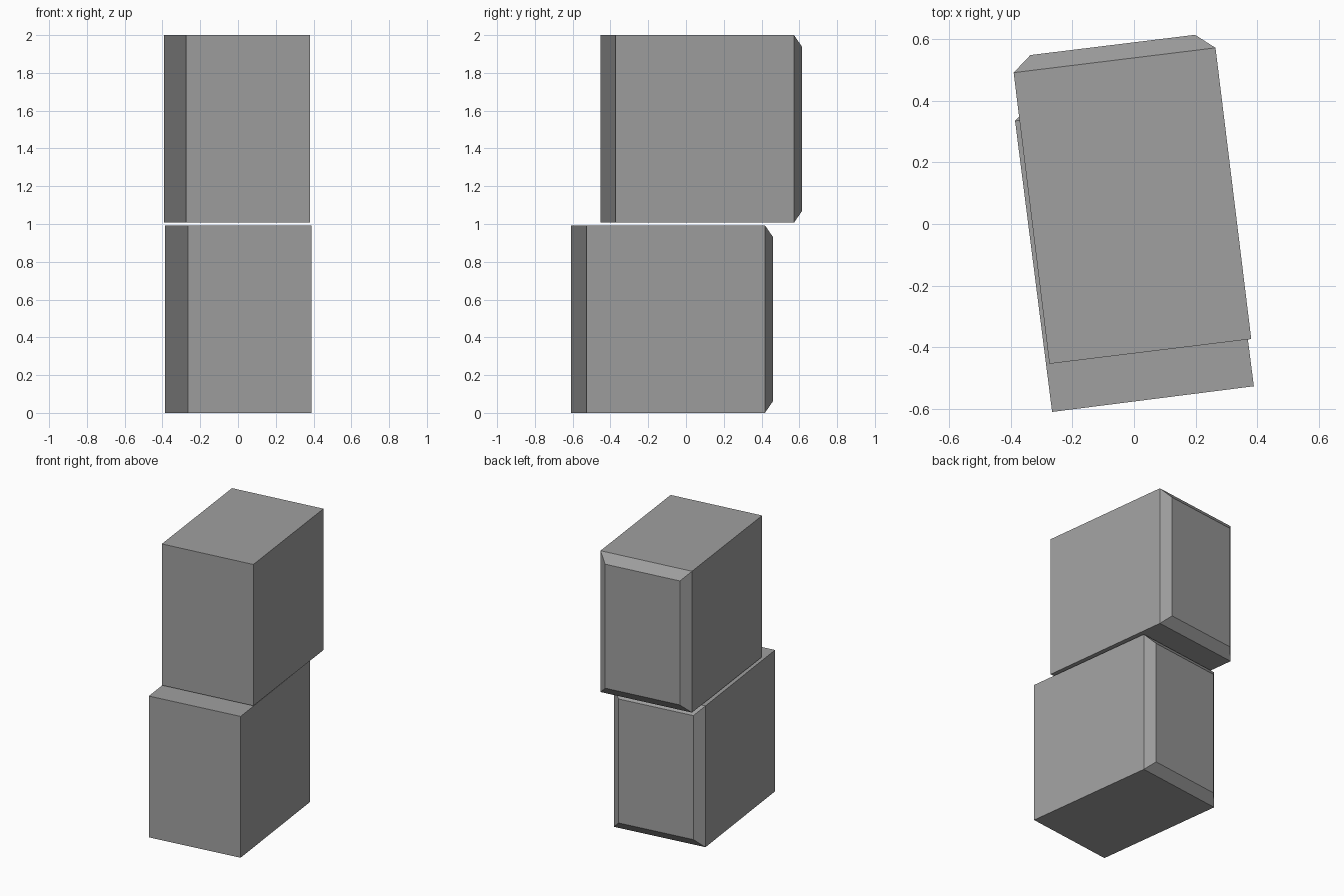
import bpy
import bmesh
from math import radians
from mathutils import Matrix, Vector

cube = bpy.data.objects.get("Cube")
if cube:
    bpy.data.objects.remove(cube, do_unlink=True)

WIDTH, LENGTH, HEIGHT = 0.66, 0.952, 0.993
INSET, DEPTH = 0.086, 0.05

grey = bpy.data.materials.new("mid grey")
grey.use_nodes = True
colour = (0.35, 0.35, 0.35, 1)
grey.diffuse_color = colour
grey.node_tree.nodes["Principled BSDF"].inputs["Base Color"].default_value = colour


def add_block(name, x, y, z, turn):
    """A plain block whose back face is raised into a bevelled panel."""
    bm = bmesh.new()
    bmesh.ops.create_cube(bm, size=1, matrix=Matrix.Diagonal((WIDTH, LENGTH, HEIGHT, 1)))
    bm.normal_update()
    # raised back panel with sloping edges
    back = max(bm.faces, key=lambda f: f.normal.y)
    bmesh.ops.inset_individual(bm, faces=[back], thickness=INSET, depth=DEPTH)
    bm.normal_update()
    mesh = bpy.data.meshes.new(name)
    bm.to_mesh(mesh)
    bm.free()
    mesh.materials.append(grey)
    block = bpy.data.objects.new(name, mesh)
    block.location = Vector((x, y, z + HEIGHT / 2))
    block.rotation_euler.z = radians(turn)
    bpy.context.collection.objects.link(block)


# two stacked blocks, the upper one set further back
add_block("lower_block", 0.0015, -0.096, 0, 7.25)
add_block("upper_block", -0.005, 0.059, 2 - HEIGHT, 7.0)
